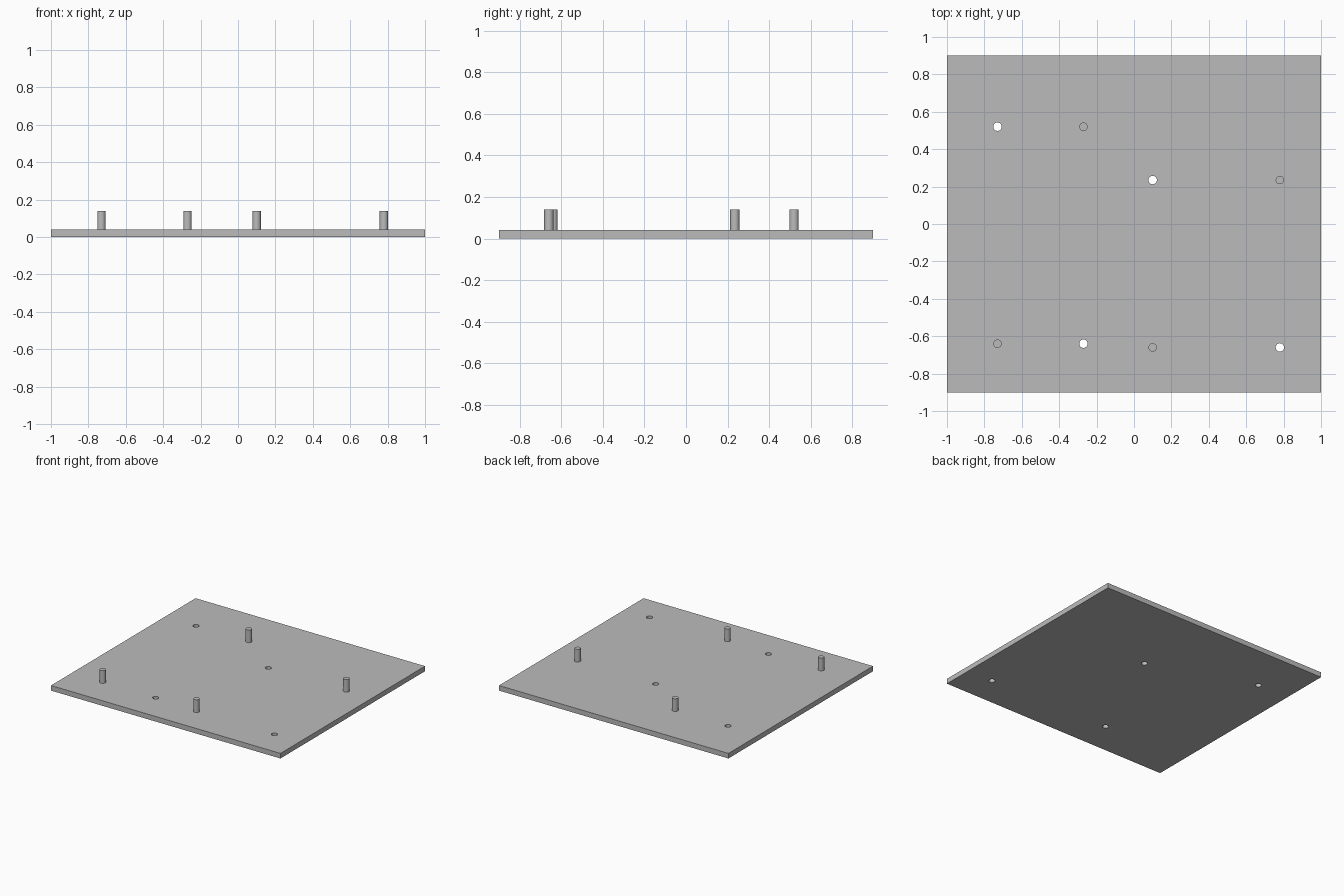
import bpy

cube = bpy.data.objects.get("Cube")
if cube:
    bpy.data.objects.remove(cube, do_unlink=True)

WIDTH, DEPTH, THICK = 2.0, 1.8, 0.04
PEG_TOP, RADIUS = 0.14, 0.0225

grey = bpy.data.materials.new("light_grey")
grey.use_nodes = True
colour = (0.5, 0.5, 0.5, 1)
grey.diffuse_color = colour
grey.node_tree.nodes["Principled BSDF"].inputs["Base Color"].default_value = colour


def rod(name, x, y, z0, z1):
    bpy.ops.mesh.primitive_cylinder_add(
        vertices=32, radius=RADIUS, depth=z1 - z0, location=(x, y, (z0 + z1) / 2))
    ob = bpy.context.object
    ob.name = name
    ob.data.materials.append(grey)
    bpy.ops.object.shade_smooth_by_angle()
    return ob


# Base plate
bpy.ops.mesh.primitive_cube_add(size=1, location=(0, 0, THICK / 2))
plate = bpy.context.object
plate.name = "base_plate"
plate.scale = (WIDTH, DEPTH, THICK)
bpy.ops.object.transform_apply(location=False, rotation=False, scale=True)
plate.data.materials.append(grey)

# Through holes
holes = [(-0.73, 0.52), (0.10, 0.235), (-0.27, -0.64), (0.78, -0.66)]
for x, y in holes:
    cutter = rod("hole_cutter", x, y, -THICK, 2 * THICK)
    cutter.hide_render = True
    cut = plate.modifiers.new("hole", "BOOLEAN")
    cut.operation = "DIFFERENCE"
    cut.solver = "EXACT"
    cut.object = cutter
    bpy.context.view_layer.objects.active = plate
    bpy.ops.object.modifier_apply(modifier=cut.name)
    bpy.data.objects.remove(cutter, do_unlink=True)

# Locating pegs
pegs = {
    "peg_back_right": (-0.27, 0.52),
    "peg_back_left": (0.78, 0.235),
    "peg_front_right": (-0.73, -0.64),
    "peg_front_left": (0.10, -0.66),
}
for name, (x, y) in pegs.items():
    rod(name, x, y, THICK / 2, PEG_TOP)
